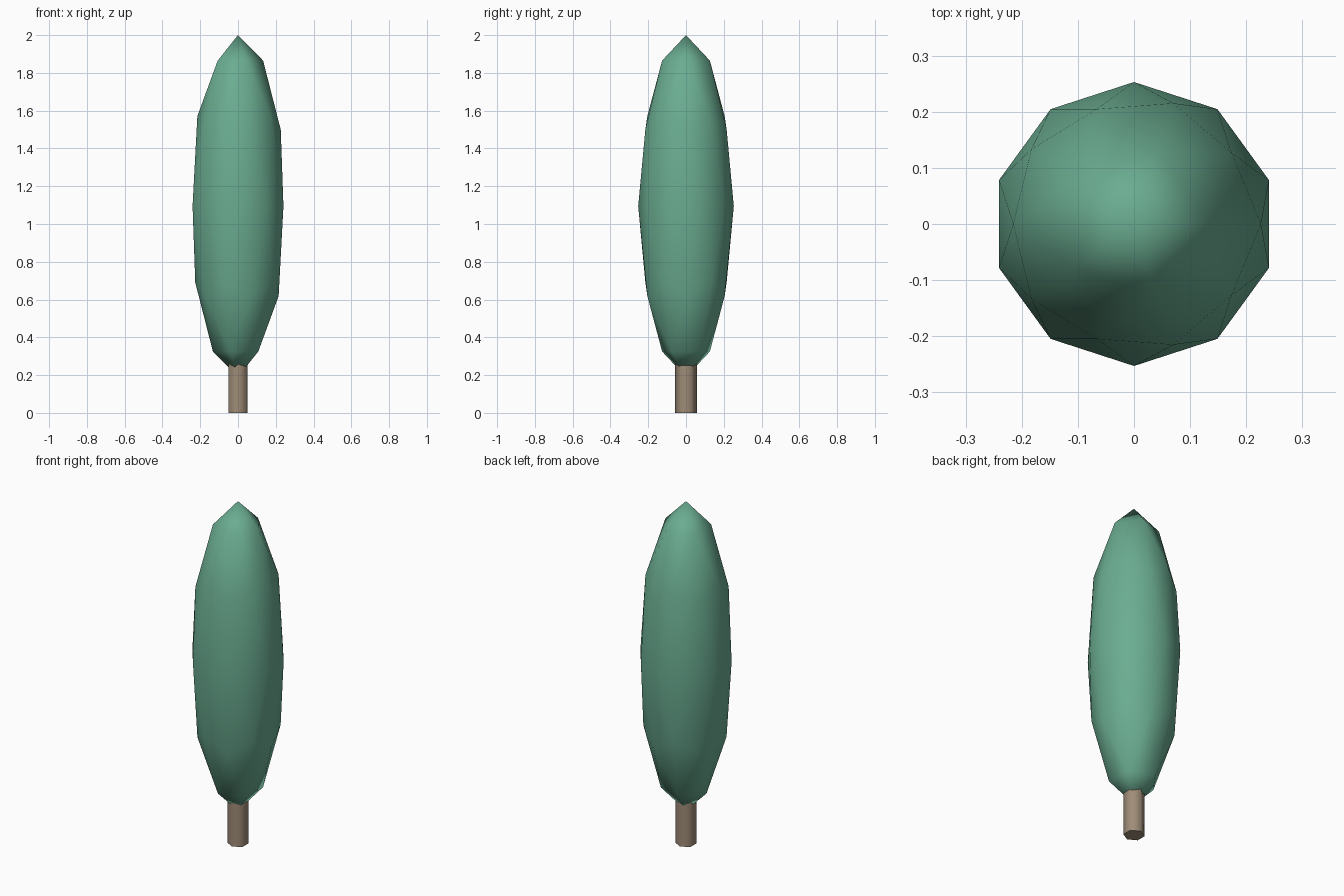
import bpy
import math

if "Cube" in bpy.data.objects:
    bpy.data.objects.remove(bpy.data.objects["Cube"])


def material(name, rgb):
    m = bpy.data.materials.new(name)
    m.diffuse_color = (*rgb, 1.0)
    m.use_nodes = True
    m.node_tree.nodes["Principled BSDF"].inputs["Base Color"].default_value = m.diffuse_color
    return m


def finish(name, mat, angle):
    ob = bpy.context.object
    ob.name = name
    ob.data.materials.append(mat)
    bpy.ops.object.transform_apply(location=True, rotation=True, scale=True)
    bpy.ops.object.shade_smooth_by_angle(angle=math.radians(angle))
    return ob


leaf_green = material("leaf green", (0.145, 0.413, 0.283))
bark_brown = material("bark brown", (0.345, 0.265, 0.185))

# Foliage: a tall stretched low-poly sphere
bpy.ops.mesh.primitive_ico_sphere_add(subdivisions=2, radius=1, location=(0, 0, 1.095))
bpy.context.object.scale = (0.253, 0.253, 0.905)
finish("foliage", leaf_green, 180)

# Trunk: a six-sided post whose top is hidden in the foliage
bpy.ops.mesh.primitive_cylinder_add(vertices=6, radius=0.057, depth=0.3, location=(0, 0, 0.15))
finish("trunk", bark_brown, 65)
